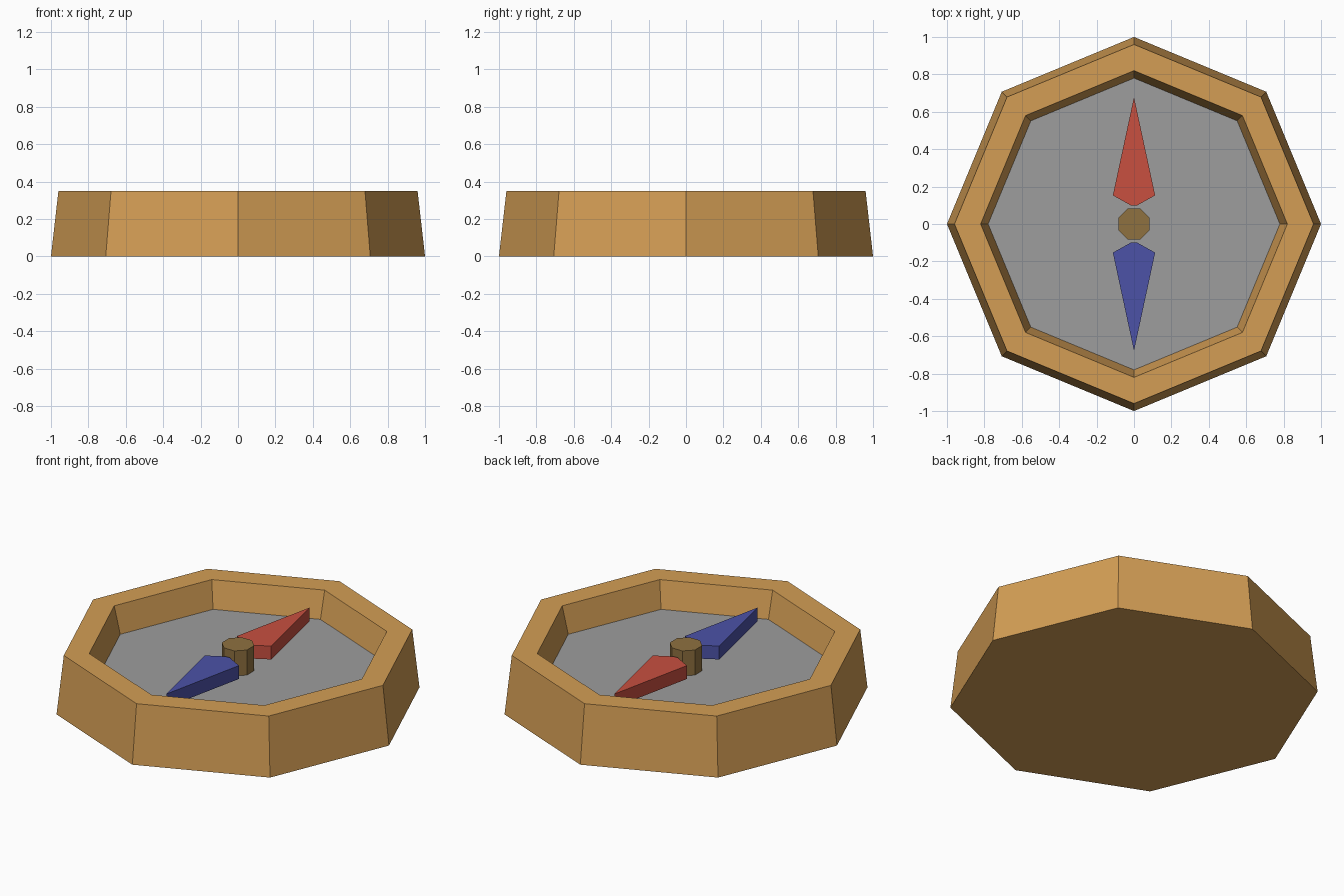
import bpy
import bmesh
import math

if "Cube" in bpy.data.objects:
    bpy.data.objects.remove(bpy.data.objects["Cube"])


def material(name, srgb):
    mat = bpy.data.materials.new(name)
    linear = [((c / 255 + 0.055) / 1.055) ** 2.4 for c in srgb]
    mat.diffuse_color = (*linear, 1)
    mat.use_nodes = True
    mat.node_tree.nodes["Principled BSDF"].inputs["Base Color"].default_value = mat.diffuse_color
    return mat


WOOD = material("warm wood", (212, 158, 85))
GREY = material("dial grey", (157, 157, 157))
RED = material("needle red", (200, 80, 64))
BLUE = material("needle blue", (76, 82, 167))
BROWN = material("pin brown", (143, 113, 64))


def build(name, rings, mats):
    """Skin a stack of equal-length point rings and cap both ends."""
    bm = bmesh.new()
    loops = [[bm.verts.new(p) for p in ring] for ring in rings]
    n = len(loops[0])
    for a, b in zip(loops, loops[1:]):
        for i in range(n):
            j = (i + 1) % n
            bm.faces.new((a[i], a[j], b[j], b[i]))
    bm.faces.new(loops[0][::-1])
    end = bm.faces.new(loops[-1])
    end.material_index = len(mats) - 1
    bmesh.ops.recalc_face_normals(bm, faces=bm.faces)
    mesh = bpy.data.meshes.new(name)
    bm.to_mesh(mesh)
    bm.free()
    for m in mats:
        mesh.materials.append(m)
    obj = bpy.data.objects.new(name, mesh)
    bpy.context.collection.objects.link(obj)
    return obj


def octagon(r, z, turn=0.0):
    return [(r * math.cos(turn + i * math.pi / 4),
             r * math.sin(turn + i * math.pi / 4), z) for i in range(8)]


# Case: tapered outside, flat rim, sloping inner wall, grey dial floor
build("compass_case",
      [octagon(r, z) for r, z in ((1, 0), (0.96, 0.35), (0.82, 0.35), (0.78, 0.19))],
      [WOOD, GREY])

# Centre pin
build("center_pin", [octagon(0.09, z, math.pi / 8) for z in (0.19, 0.34)], [BROWN])

# Needle halves, floating just above the dial
outline = [(0.014, 0.098), (0.113, 0.153), (0, 0.678), (-0.113, 0.153), (-0.014, 0.098)]
for name, side, mat in (("north_needle", 1, RED), ("south_needle", -1, BLUE)):
    build(name, [[(x * side, y * side, z) for x, y in outline] for z in (0.22, 0.30)], [mat])
